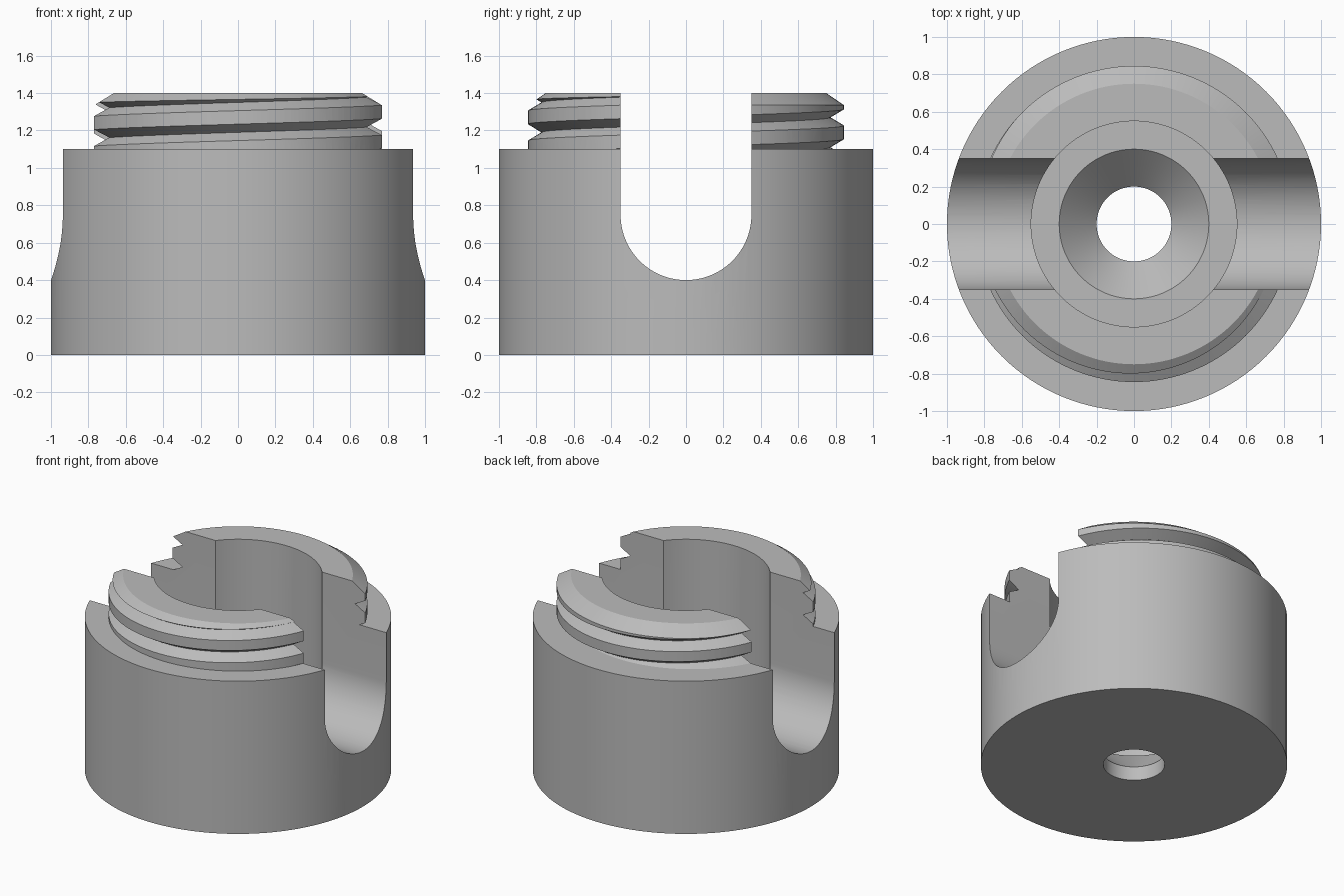
import bpy, bmesh
from math import sin, cos, pi, radians, tau
from mathutils import Vector, Matrix

cube = bpy.data.objects.get("Cube")
if cube:
    bpy.data.objects.remove(cube)

SEGMENTS = 128

grey = bpy.data.materials.new("plain grey")
grey.use_nodes = True
COLOUR = (0.5, 0.5, 0.5, 1)
grey.diffuse_color = COLOUR
grey.node_tree.nodes["Principled BSDF"].inputs["Base Color"].default_value = COLOUR


def finish(bm, name):
    bmesh.ops.recalc_face_normals(bm, faces=bm.faces)
    mesh = bpy.data.meshes.new(name)
    bm.to_mesh(mesh)
    bm.free()
    mesh.materials.append(grey)
    obj = bpy.data.objects.new(name, mesh)
    bpy.context.collection.objects.link(obj)
    return obj


def revolve(name, profile):
    """Solid of revolution from (radius, z) points that start and end on the axis."""
    bm = bmesh.new()
    verts = [bm.verts.new((r, 0, z)) for r, z in profile]
    edges = [bm.edges.new(pair) for pair in zip(verts, verts[1:])]
    bmesh.ops.spin(bm, geom=verts + edges, cent=(0, 0, 0), axis=(0, 0, 1),
                   angle=tau, steps=SEGMENTS, use_merge=False)
    bmesh.ops.remove_doubles(bm, verts=bm.verts, dist=1e-5)
    return finish(bm, name)


def helix(name, profile, pitch, start, turns):
    """Closed (radius, z) section swept up a right-hand screw line."""
    bm = bmesh.new()
    rings = []
    for i in range(int(turns * SEGMENTS) + 1):
        a = start + tau * i / SEGMENTS
        rise = pitch * i / SEGMENTS
        rings.append([bm.verts.new((r * cos(a), r * sin(a), z + rise)) for r, z in profile])
    n = len(profile)
    for low, high in zip(rings, rings[1:]):
        for k in range(n):
            m = (k + 1) % n
            bm.faces.new((low[k], low[m], high[m], high[k]))
    bm.faces.new(rings[0])
    bm.faces.new(rings[-1])
    return finish(bm, name)


def slot(name, radius, centre_z, top, half_length):
    """Round-bottomed prism running along x."""
    steps = 48
    outline = [(radius, top), (-radius, top)]
    outline += [(radius * cos(pi + pi * i / steps), centre_z + radius * sin(pi + pi * i / steps))
                for i in range(steps + 1)]
    bm = bmesh.new()
    face = bm.faces.new([bm.verts.new((-half_length, y, z)) for y, z in outline])
    out = bmesh.ops.extrude_face_region(bm, geom=[face])["geom"]
    bmesh.ops.translate(bm, vec=(2 * half_length, 0, 0),
                        verts=[v for v in out if isinstance(v, bmesh.types.BMVert)])
    return finish(bm, name)


def combine(target, tool, operation):
    mod = target.modifiers.new(tool.name, 'BOOLEAN')
    mod.operation = operation
    mod.solver = 'EXACT'
    mod.object = tool
    bpy.context.view_layer.objects.active = target
    bpy.ops.object.modifier_apply(modifier=mod.name)
    bpy.data.objects.remove(tool)


# Threaded neck: chamfered plug with a V groove wound round it
neck = revolve("neck", [(0, 0.9), (0.845, 0.9), (0.845, 1.335), (0.75, 1.4), (0, 1.4)])
PITCH = 0.16
groove = helix("groove", [(0.772, 0), (0.87, -0.059), (0.87, 0.059)],
               PITCH, radians(-90), 4)
groove.location.z = 1.19 - 2 * PITCH
bpy.context.view_layer.update()
combine(neck, groove, 'DIFFERENCE')

# Main body with the neck joined on
body = revolve("threaded_holder_body", [(0, 0), (1, 0), (1, 1.1), (0, 1.1)])
combine(body, neck, 'UNION')

# Stepped bore: through hole, countersink and wide chamber
bore = revolve("bore", [(0, -0.2), (0.2, -0.2), (0.2, 0.1), (0.4, 0.3),
                        (0.55, 0.3), (0.55, 1.6), (0, 1.6)])
combine(body, bore, 'DIFFERENCE')

# Cross slot open at the top
combine(body, slot("cross_slot", 0.35, 0.75, 1.7, 1.3), 'DIFFERENCE')

# Smooth round walls, crisp edges
bpy.ops.object.select_all(action='DESELECT')
body.select_set(True)
bpy.context.view_layer.objects.active = body
bpy.ops.object.shade_smooth_by_angle(angle=radians(25))
